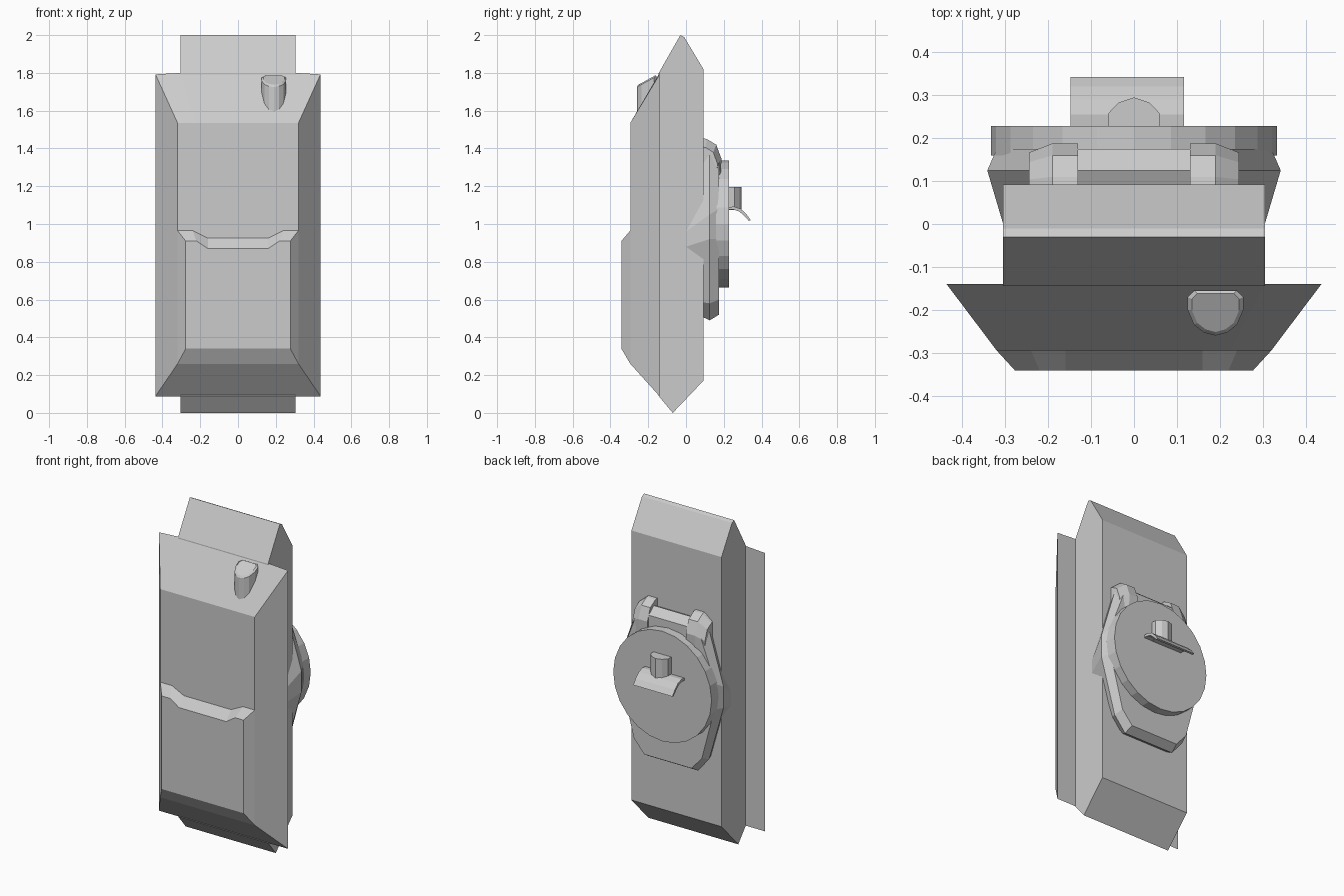
import bpy, bmesh, math

if "Cube" in bpy.data.objects:
    bpy.data.objects.remove(bpy.data.objects["Cube"])


def loft(name, rings):
    """Skin a solid through matching rings of (x, y, z) points and cap both ends."""
    bm = bmesh.new()
    vs = [[bm.verts.new(p) for p in r] for r in rings]
    n = len(rings[0])
    for a, b in zip(vs, vs[1:]):
        for i in range(n):
            j = (i + 1) % n
            bm.faces.new((a[i], a[j], b[j], b[i]))
    bm.faces.new(vs[0])
    bm.faces.new(vs[-1])
    bmesh.ops.recalc_face_normals(bm, faces=bm.faces)
    me = bpy.data.meshes.new(name)
    bm.to_mesh(me)
    bm.free()
    ob = bpy.data.objects.new(name, me)
    bpy.context.collection.objects.link(ob)
    return ob


def mirrored(half):
    """Close a half outline (x > 0, first coordinate) with its mirror image."""
    return half + [(-u, v) for u, v in reversed(half) if u > 0]


def xz_ring(half, y):
    return [(x, y, z) for x, z in mirrored(half)]


def along_x(name, profile, x0, x1):
    return loft(name, [[(x, y, z) for y, z in profile] for x in (x0, x1)])


# Narrow central hull, a side profile run across the width
along_x("inner_hull", [(-0.03, 2.0), (-0.01, 1.99), (0.092, 1.82), (0.092, 0.17),
                       (-0.07, 0.0), (-0.145, 0.09), (-0.145, 1.798)], -0.305, 0.305)

# Wide sloped body
loft("sloped_body", [
    xz_ring([(0.305, 1.80), (0.437, 1.792), (0.437, 0.088), (0.305, 0.088)], -0.14),
    xz_ring([(0.225, 1.535), (0.32, 1.535), (0.32, 0.26), (0.225, 0.26)], -0.295)])

# Raised deck with a notched step
loft("raised_deck", [
    xz_ring([(0.16, 0.925), (0.24, 0.965), (0.32, 0.965), (0.32, 0.26)], -0.295),
    xz_ring([(0.16, 0.87), (0.22, 0.91), (0.277, 0.91), (0.277, 0.34)], -0.342)])

# Vision housing on the sloped plate, with a slanted top
housing = mirrored([(0.05, -0.155), (0.065, -0.17), (0.065, -0.2),
                    (0.05, -0.235), (0.027, -0.253), (0.0, -0.26)])


def housing_ring(s, base=None):
    pts = [(0.19 + u * s, -0.205 + (v + 0.205) * s) for u, v in housing]
    return [(x, y, base or 1.725 + (y + 0.26) * 0.55) for x, y in pts]


top = [(x, y, z + 0.008) for x, y, z in housing_ring(0.85)]
loft("vision_housing", [housing_ring(1.0, 1.56), housing_ring(1.0), top])

# Faceted turret body
loft("turret_body", [
    xz_ring([(0.13, 1.36), (0.20, 1.34), (0.305, 0.96), (0.305, 0.88),
             (0.20, 0.60), (0.12, 0.55)], 0.0),
    xz_ring([(0.13, 1.42), (0.235, 1.40), (0.342, 1.05), (0.342, 0.92),
             (0.245, 0.58), (0.17, 0.49)], 0.125),
    xz_ring([(0.13, 1.38), (0.225, 1.33), (0.32, 1.08), (0.315, 0.92),
             (0.23, 0.60), (0.16, 0.52)], 0.175)])

# Cheek blocks either side of the turret front
cheek = [(0.08, 1.455), (0.11, 1.45), (0.16, 1.42), (0.188, 1.345), (0.18, 1.2), (0.08, 1.2)]
for side, s in (("right", 1), ("left", -1)):
    inner = [(0.13 * s, y, z) for y, z in cheek]
    mid = [(0.19 * s, y, z) for y, z in cheek]
    outer = [(0.245 * s, 0.08 + (y - 0.08) * 0.8, 1.2 + (z - 1.2) * 0.82) for y, z in cheek]
    loft("turret_cheek_" + side, [inner, mid, outer])

# Round turret plate
circle = [(math.cos(math.tau * i / 24), math.sin(math.tau * i / 24)) for i in range(24)]
loft("turret_plate", [[(0.333 * c, y, 1.0 + 0.337 * s) for c, s in circle]
                      for y in (0.16, 0.228)])

# Small arched post
arch = mirrored([(0.06, 0.22), (0.06, 0.258), (0.036, 0.283), (0.0, 0.295)])
loft("arched_post", [[(x, y, z) for x, y in arch] for z in (1.075, 1.195)])

# Curved thin guard below the post
arc = [(0.22, 1.09), (0.255, 1.092), (0.29, 1.08), (0.32, 1.052), (0.343, 1.02)]
under = [(y - 0.006, z - 0.015) for y, z in arc[:-1]] + [(0.331, 1.018)]
along_x("curved_guard", arc + under[::-1], -0.148, 0.117)
